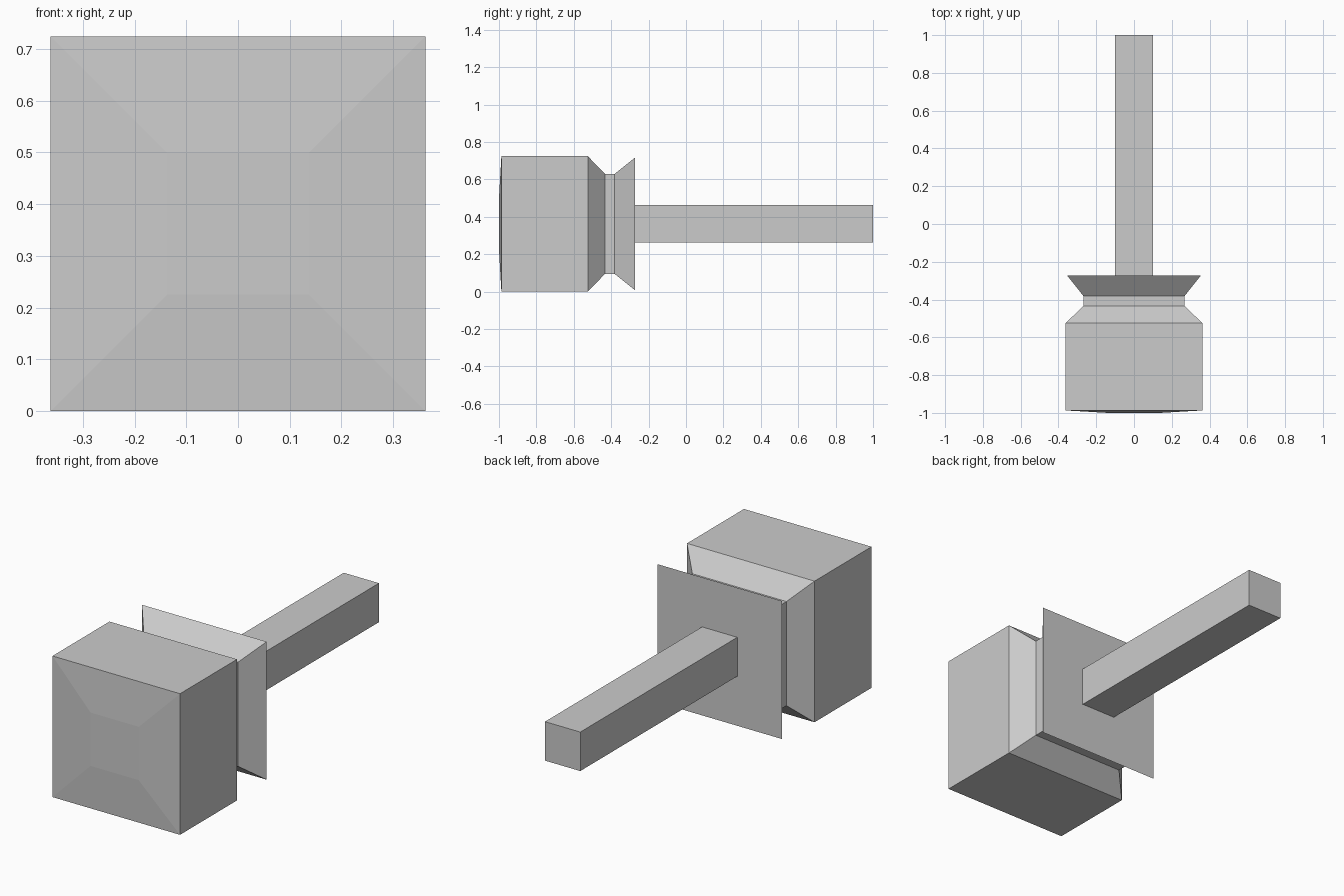
import bpy
import bmesh

cube = bpy.data.objects.get("Cube")
if cube:
    bpy.data.objects.remove(cube, do_unlink=True)

CENTRE_Z = 0.362

grey = bpy.data.materials.new("plain grey")
grey.use_nodes = True
colour = (0.6, 0.6, 0.6, 1)
grey.diffuse_color = colour
grey.node_tree.nodes["Principled BSDF"].inputs["Base Color"].default_value = colour


def square_loft(name, sections):
    """Skin square sections, given as (y, half width), along the y axis."""
    bm = bmesh.new()
    rings = [[bm.verts.new((sx * h, y, CENTRE_Z + sz * h))
              for sx, sz in ((-1, -1), (1, -1), (1, 1), (-1, 1))]
             for y, h in sections]
    for a, b in zip(rings, rings[1:]):
        for i in range(4):
            j = (i + 1) % 4
            bm.faces.new((a[i], a[j], b[j], b[i]))
    bm.faces.new(rings[0])
    bm.faces.new(rings[-1])
    bmesh.ops.recalc_face_normals(bm, faces=bm.faces)
    mesh = bpy.data.meshes.new(name)
    bm.to_mesh(mesh)
    bm.free()
    mesh.materials.append(grey)
    obj = bpy.data.objects.new(name, mesh)
    bpy.context.scene.collection.objects.link(obj)
    return obj


# Head with a slightly domed striking face, a narrow neck and a flared collar,
# stepping in to the square handle
square_loft("mallet", [
    (-1.0, 0.137), (-0.987, 0.362), (-0.525, 0.362), (-0.433, 0.267),
    (-0.382, 0.267), (-0.273, 0.354), (-0.273, 0.1), (1.0, 0.1),
])
